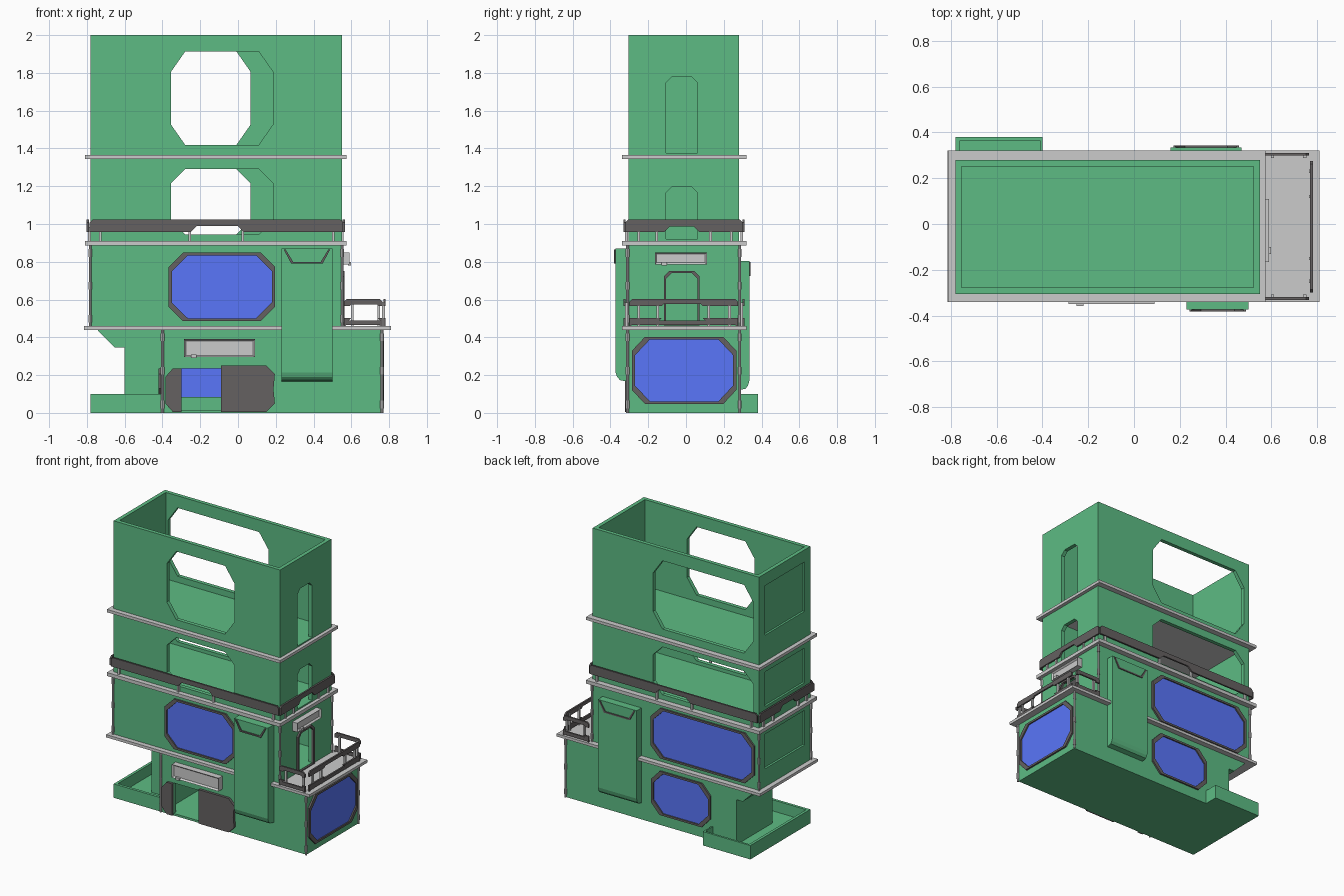
import bpy, bmesh
from mathutils import Vector

if "Cube" in bpy.data.objects:
    bpy.data.objects.remove(bpy.data.objects["Cube"])


def material(name, rgb):
    m = bpy.data.materials.new(name)
    m.diffuse_color = (*rgb, 1)
    m.use_nodes = True
    m.node_tree.nodes["Principled BSDF"].inputs["Base Color"].default_value = m.diffuse_color
    return m


GREEN = material("green_wall", (0.11, 0.50, 0.23))
BLUE = material("blue_glass", (0.10, 0.18, 0.95))
DARK = material("dark_metal", (0.13, 0.12, 0.12))
Y0, Y1, WALL = -0.305, 0.28, 0.028     # front and back wall faces, wall thickness


def finish(name, bm, mat=None):
    bmesh.ops.recalc_face_normals(bm, faces=bm.faces[:])
    me = bpy.data.meshes.new(name)
    bm.to_mesh(me)
    bm.free()
    ob = bpy.data.objects.new(name, me)
    bpy.context.collection.objects.link(ob)
    if mat:
        me.materials.append(mat)
    return ob


def place(axis, d, p):
    return (d, p[0], p[1]) if axis == 'x' else (p[0], d, p[1])


def prism(name, pts, axis, d0, d1, mat=None):
    """Extrude an upright profile along x or y."""
    bm = bmesh.new()
    a, b = [[bm.verts.new(place(axis, d, p)) for p in pts] for d in (d0, d1)]
    bm.faces.new(a)
    bm.faces.new(b)
    for i in range(len(a)):
        j = (i + 1) % len(a)
        bm.faces.new((a[i], a[j], b[j], b[i]))
    return finish(name, bm, mat)


def ring(name, outer, inner, axis, d0, d1, mat=None):
    """Frame between two profiles with equal point counts."""
    bm = bmesh.new()
    loops = [[bm.verts.new(place(axis, d, p)) for p in pts]
             for pts, d in ((outer, d0), (outer, d1), (inner, d1), (inner, d0))]
    for k in range(4):
        a, b = loops[k], loops[(k + 1) % 4]
        for i in range(len(a)):
            j = (i + 1) % len(a)
            bm.faces.new((a[i], a[j], b[j], b[i]))
    return finish(name, bm, mat)


def rect(u0, u1, z0, z1):
    return [(u0, z0), (u1, z0), (u1, z1), (u0, z1)]


def box(name, x0, x1, y0, y1, z0, z1, mat=None):
    return prism(name, rect(x0, x1, z0, z1), 'y', y0, y1, mat)


def octagon(u0, u1, z0, z1, cu=0.07, cz=0.075):
    return [(u0 + cu, z0), (u1 - cu, z0), (u1, z0 + cz), (u1, z1 - cz),
            (u1 - cu, z1), (u0 + cu, z1), (u0, z1 - cz), (u0, z0 + cz)]


def doorway(u0, u1, z0, z1, c=0.03):
    return [(u0, z0), (u1, z0), (u1, z1 - c), (u1 - c, z1), (u0 + c, z1), (u0, z1 - c)]


def cut(ob, *cutters):
    bpy.context.view_layer.objects.active = ob
    for c in cutters:
        m = ob.modifiers.new("cut", 'BOOLEAN')
        m.operation, m.solver, m.object = 'DIFFERENCE', 'EXACT', c
        bpy.ops.object.modifier_apply(modifier=m.name)
        bpy.data.objects.remove(c)


def hole(pts, axis, wall):
    return prism("cutter", pts, axis, wall - 0.05, wall + 0.05)


def room(name, x0, x1, z0, z1):
    ob = box(name, x0, x1, Y0, Y1, z0, z1, GREEN)
    cut(ob, box("cutter", x0 + WALL, x1 - WALL, Y0 + WALL, Y1 - WALL, z0 + 0.015, z1 + 0.1))
    return ob


def glazing(name, axis, wall, out, u0, u1, z0, z1, cu=0.07, cz=0.075):
    """Glass pane and dark frame; out is the outward sign."""
    prism(name + "_glass", octagon(u0, u1, z0, z1, cu, cz), axis, wall - out * 0.02, wall + out * 0.003, BLUE)
    ring(name + "_frame", octagon(u0 - .012, u1 + .012, z0 - .008, z1 + .008, cu, cz),
         octagon(u0 + .006, u1 - .006, z0 + .006, z1 - .006, cu + .008, cz + .008),
         axis, wall - out * .005, wall + out * .012, DARK)


# Ground floor with door and windows
ground = room("ground_floor", -0.40, 0.76, 0, 0.45)
back_low, side_low = (-0.385, 0.065, 0.085, 0.385), (-0.275, 0.255, 0.055, 0.395)
cut(ground, hole(rect(-0.30, -0.088, 0.015, 0.235), 'y', Y0),
    hole(octagon(*back_low), 'y', Y1), hole(octagon(*side_low), 'x', 0.76))
glazing("ground_back_window", 'y', Y1, 1, *back_low)
glazing("ground_side_window", 'x', 0.76, 1, *side_low)
prism("left_door_leaf", [(-.30, .005), (-.30, .235), (-.345, .235), (-.385, .19), (-.385, .05), (-.345, .005)],
      'y', Y0, Y0 - 0.018, DARK)
prism("right_door_leaf", [(-.09, .005), (-.09, .25), (.15, .25), (.195, .205), (.188, .125), (.195, .05), (.15, .005)],
      'y', Y0, Y0 - 0.018, DARK)
prism("left_wall_hatch", octagon(-0.28, -0.15, 0.10, 0.235, .03, .03), 'x', -0.42, -0.40, DARK)

# Upper floors repeat one layout; the top one is taller
for name, z0, base, top in (("second_floor", .45, .45, .90), ("third_floor", .90, .90, 1.355),
                            ("top_floor", 1.355, 1.355, 2.0)):
    s = 1.43 if name == "top_floor" else 1.0
    h = lambda z: base + z * s
    floor = room(name, -0.78, 0.55, z0 + 0.005, top)
    front = (-0.355, 0.185, h(.045), h(.39), .075, .075 * s)
    back = (-0.735, 0.067, h(.045), h(.39), .075, .075 * s)
    door = (-0.105, 0.06, z0 + 0.02, h(.297))
    cut(floor, hole(octagon(*front), 'y', Y0), hole(octagon(*back), 'y', Y1),
        hole(doorway(*door), 'x', 0.55),
        prism("cutter", rect(-0.24, 0.215, h(.14), h(.39)), 'x', -0.80, -0.765))
    if name == "second_floor":
        glazing("second_front_window", 'y', Y0, -1, *front)
        glazing("second_back_window", 'y', Y1, 1, *back)
        ring("terrace_door_frame", doorway(-.117, .072, .462, .752), doorway(-.105, .06, .468, .74),
             'x', 0.545, 0.563, DARK)

# Ledges between floors
box("terrace_ledge", -0.815, 0.81, -0.34, 0.32, 0.44, 0.46)
box("third_ledge", -0.81, 0.575, -0.34, 0.32, 0.885, 0.91)
box("top_ledge", -0.81, 0.575, -0.34, 0.32, 1.345, 1.366)
box("second_room_floor", -0.76, 0.53, -0.285, 0.26, 0.455, 0.466, GREEN)
box("third_room_floor", -0.76, 0.53, -0.285, 0.26, 0.90, 0.918, GREEN)
box("top_room_floor", -0.76, 0.53, -0.285, 0.26, 1.36, 1.374, GREEN)

# Basin and the overhang support behind it
tray = box("basin", -0.78, -0.40, Y0, 0.38, 0, 0.10, GREEN)
cut(tray, box("cutter", -0.76, -0.41, Y0 + 0.02, 0.365, 0.02, 0.2))
prism("overhang_support", [(-.39, .005), (-.60, .005), (-.60, .345), (-.65, .345), (-.74, .435), (-.74, .445), (-.39, .445)],
      'y', -0.13, Y1, GREEN)


# Chutes with rounded foot and dark flap trim
def chute(name, x0, x1, z0, z1, wall, depth):
    face = wall + depth
    r = 0.8 * depth
    side = [(wall, z1), (face, z1), (face, z0 + .05), (face - .15 * r, z0 + .025),
            (face - .45 * r, z0 + .008), (wall, z0)]
    prism(name, side, 'x', x0, x1, GREEN)
    t = 0.010
    trap = [(x0 + .012, z1 - .005), (x0 + .052, z1 - .08), (x1 - .052, z1 - .08), (x1 - .012, z1 - .005),
            (x1 - .012 - t, z1 - .005), (x1 - .052 - t, z1 - .08 + t), (x0 + .052 + t, z1 - .08 + t),
            (x0 + .012 + t, z1 - .005)]
    prism(name + "_trim", trap, 'y', face - depth * .1, face + depth * .12, DARK)


chute("front_chute", 0.23, 0.50, 0.165, 0.87, Y0, -0.068)
chute("back_chute", 0.16, 0.47, 0.12, 0.805, Y1, 0.055)


# Blank sign boxes with recessed faces
def sign(name, axis, u0, u1, z0, z1, wall, face):
    ob = prism(name, rect(u0, u1, z0, z1), axis, wall, face)
    bm = bmesh.new()
    bm.from_mesh(ob.data)
    n = Vector((1, 0, 0)) if axis == 'x' else Vector((0, -1, 0))
    f = [f for f in bm.faces if f.normal.dot(n) > .9]
    bmesh.ops.inset_region(bm, faces=f, thickness=0.014, depth=0)
    bmesh.ops.translate(bm, verts=f[0].verts[:], vec=-n * 0.012)
    bm.to_mesh(ob.data)
    bm.free()
    out = 0.008 if axis == 'x' else -0.008
    prism(name + "_knob", rect(u0 + .035, u0 + .065, z0 - .004, z0 + .014), axis, face - out, face + out)


sign("door_sign", 'y', -0.285, 0.09, 0.295, 0.39, Y0, -0.35)
sign("terrace_sign", 'x', -0.165, 0.11, 0.785, 0.85, 0.55, 0.59)


# Railing panel: chamfered ends and a notch on one long edge
def rail(name, axis, d, u0, u1, z0, z1, n0, n1, depth):
    c = 0.014
    pts = [(u0, z0), (n0, z0), (n0 + depth, z0 + depth), (n1 - depth, z0 + depth), (n1, z0), (u1, z0),
           (u1, z1 - c), (u1 - c, z1), (u0 + c, z1), (u0, z1 - c)]
    prism(name, pts, axis, d - 0.006, d + 0.006, DARK)


def post(name, x, y, z0, z1, w=0.007):
    box(name, x - w, x + w, y - w, y + w, z0, z1)


for y, side in ((-0.325, "front"), (0.305, "back")):
    rail(f"upper_rail_{side}", 'y', y, -0.785, 0.555, 0.958, 1.023, -0.25, 0.03, 0.032)
    inner = y * 0.97
    for x in (-0.73, -0.255, 0.025, 0.505):
        post(f"upper_post_{side}", x, inner, 0.905, 0.985)
    rail(f"terrace_top_rail_{side}", 'y', y, 0.56, 0.765, 0.565, 0.602, 0.59, 0.745, 0.010)
    rail(f"terrace_low_rail_{side}", 'y', y, 0.56, 0.765, 0.502, 0.466, 0.60, 0.74, -0.012)
    for x in (0.605, 0.745):
        post(f"terrace_post_{side}", x, inner, 0.455, 0.585)
for x, side in ((0.56, "right"), (-0.795, "left")):
    rail(f"upper_rail_{side}", 'x', x, -0.32, 0.30, 0.958, 1.023, -0.115, 0.07, 0.030)
    for y in (-0.25, -0.155, 0.13, 0.24):
        post(f"upper_post_{side}", x - (0.008 if x > 0 else -0.008), y, 0.905, 0.985)
rail("terrace_top_rail_end", 'x', 0.775, -0.30, 0.275, 0.565, 0.602, -0.13, 0.09, 0.012)
rail("terrace_low_rail_end", 'x', 0.775, -0.30, 0.275, 0.502, 0.466, -0.13, 0.09, -0.012)
for y in (-0.25, -0.15, 0.12, 0.23):
    post("terrace_post_end", 0.77, y, 0.455, 0.585)


# Corner pipes with collars
def pipe(name, x, y, z0, z1):
    bm = bmesh.new()
    pieces = [(z0, z1, 0.007)] + [(z0 + t * (z1 - z0) - .02, z0 + t * (z1 - z0) + .02, 0.010) for t in (.1, .5, .9)]
    for a, b, r in pieces:
        g = bmesh.ops.create_cone(bm, cap_ends=True, segments=8, radius1=r, radius2=r, depth=b - a)
        bmesh.ops.translate(bm, verts=g["verts"], vec=(x, y, (a + b) / 2))
    finish(name, bm)


for y in (Y0 - 0.005, Y1 + 0.005):
    pipe("ground_corner_pipe", 0.762, y, 0.0, 0.445)
    for x in (-0.782, 0.552):
        pipe("second_corner_pipe", x, y, 0.455, 0.89)
pipe("ground_left_pipe", -0.40, Y0 - 0.005, 0.0, 0.445)
